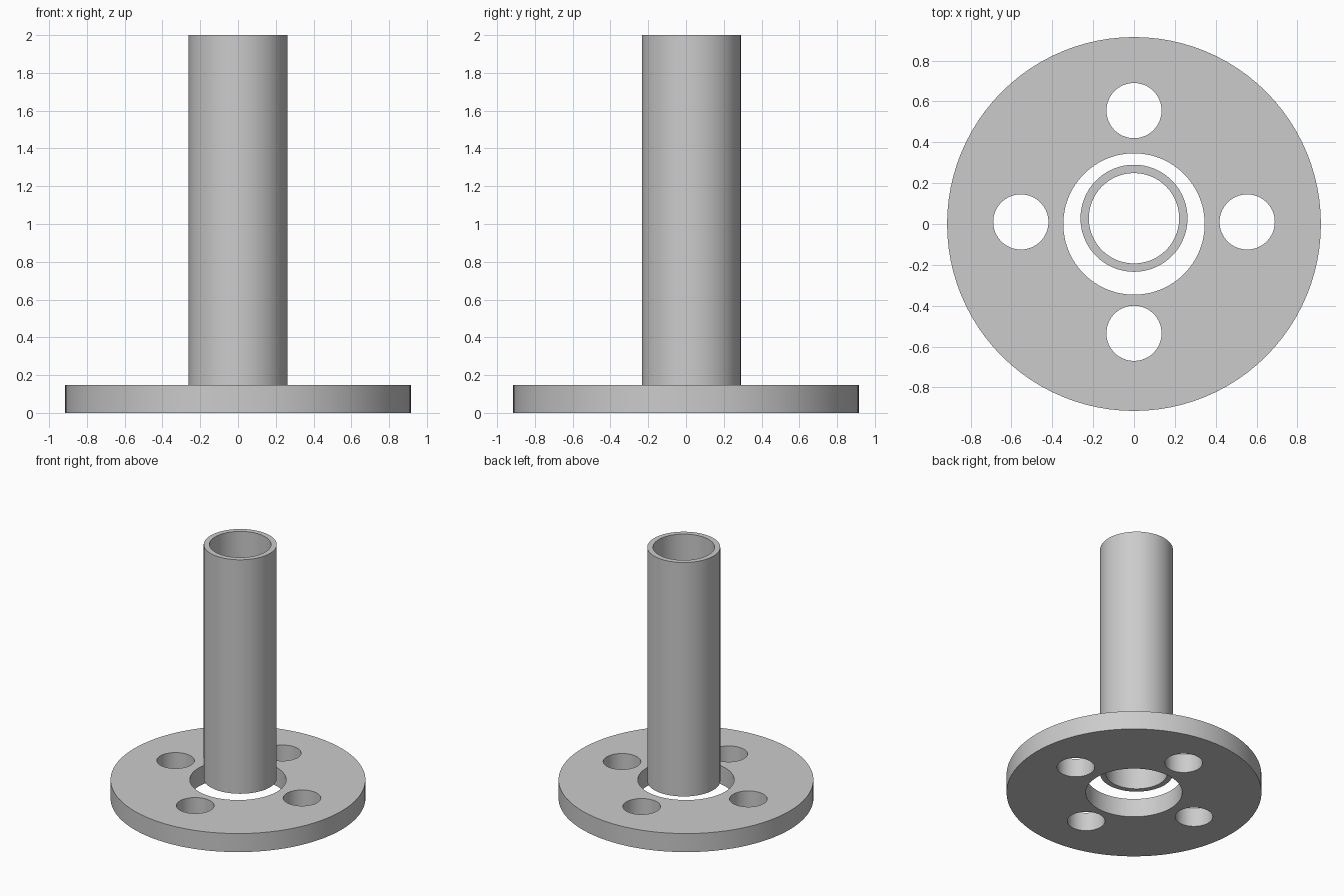
import bpy, bmesh, math
from mathutils import Matrix

if "Cube" in bpy.data.objects:
    bpy.data.objects.remove(bpy.data.objects["Cube"])

SEGMENTS = 96


def tube(name, r_in, r_out, z0, z1, y=0.0):
    """Spin a rectangular wall section around z."""
    bm = bmesh.new()
    section = [(r_in, z0), (r_out, z0), (r_out, z1), (r_in, z1)]
    vs = [bm.verts.new((r, 0, z)) for r, z in section]
    edges = [bm.edges.new((vs[i], vs[(i + 1) % 4])) for i in range(4)]
    bmesh.ops.spin(bm, geom=vs + edges, cent=(0, 0, 0), axis=(0, 0, 1),
                   angle=2 * math.pi, steps=SEGMENTS, use_merge=True)
    bmesh.ops.remove_doubles(bm, verts=bm.verts[:], dist=1e-5)
    bmesh.ops.recalc_face_normals(bm, faces=bm.faces[:])
    return to_object(name, bm, y)


def to_object(name, bm, y=0.0):
    mesh = bpy.data.meshes.new(name)
    bm.to_mesh(mesh)
    bm.free()
    obj = bpy.data.objects.new(name, mesh)
    obj.location.y = y
    bpy.context.collection.objects.link(obj)
    return obj


def select(obj):
    bpy.ops.object.select_all(action='DESELECT')
    obj.select_set(True)
    bpy.context.view_layer.objects.active = obj


# Flange disc with an open centre bore
flange = tube("flange", 0.346, 0.915, 0.0, 0.147)

# Four bolt holes, the pattern sitting slightly towards the back
bm = bmesh.new()
for i in range(4):
    a = i * math.pi / 2
    pos = Matrix.Translation((0.554 * math.cos(a), 0.545 * math.sin(a), 0.07))
    bmesh.ops.create_cone(bm, cap_ends=True, segments=64, radius1=0.135,
                          radius2=0.135, depth=0.4, matrix=pos)
cutter = to_object("bolt_hole_cutter", bm, 0.01)
cutter.hide_render = True

select(flange)
cut = flange.modifiers.new("bolt_holes", 'BOOLEAN')
cut.operation = 'DIFFERENCE'
cut.solver = 'EXACT'
cut.object = cutter
bpy.ops.object.modifier_apply(modifier=cut.name)
bpy.data.objects.remove(cutter)

# Upright pipe, starting level with the flange top and slightly off centre
pipe = tube("pipe", 0.221, 0.262, 0.147, 2.0, y=0.028)

for part in (flange, pipe):
    select(part)
    bpy.ops.object.shade_smooth_by_angle(angle=math.radians(30))
